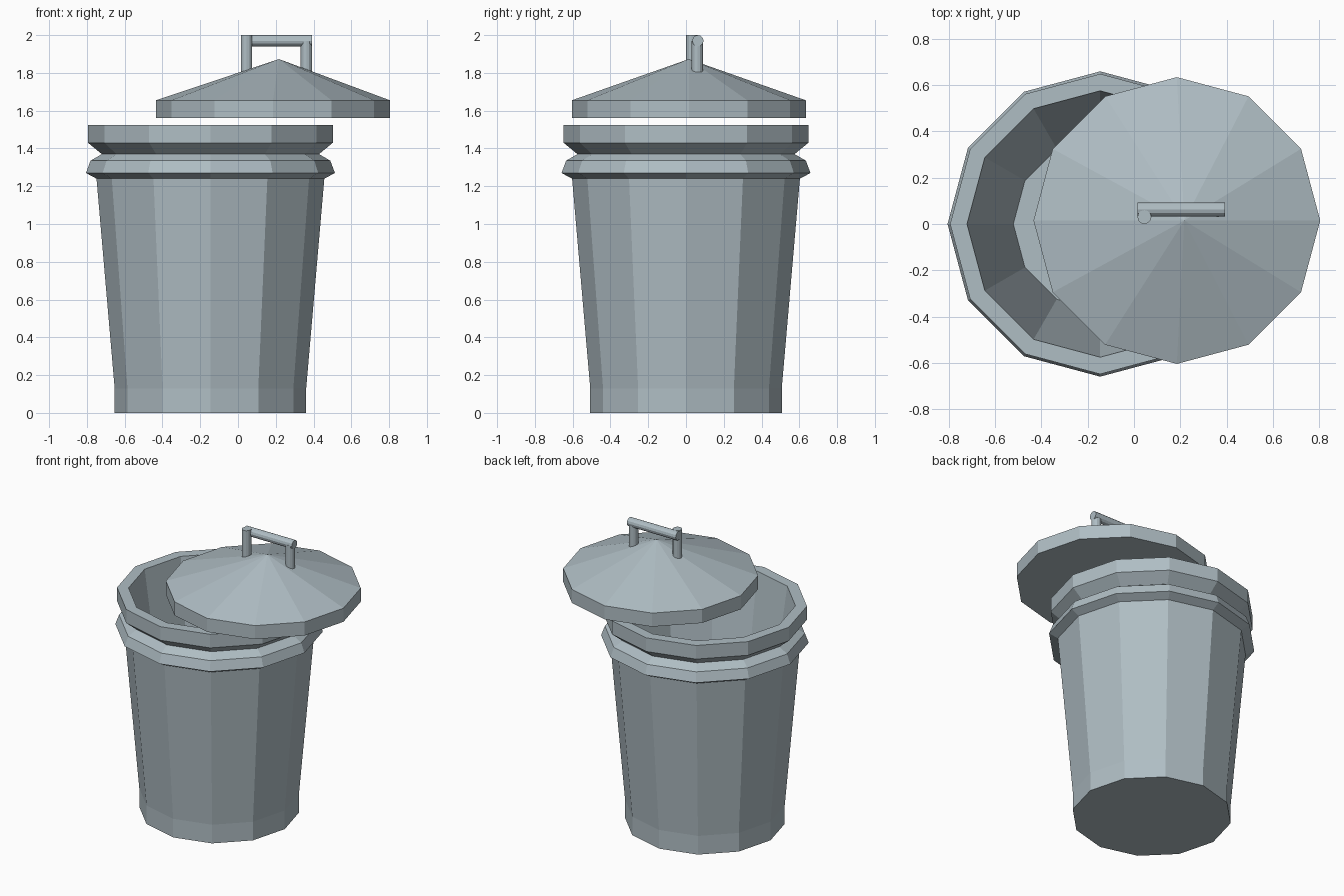
import bpy, bmesh, math
from mathutils import Matrix, Vector

if "Cube" in bpy.data.objects:
    bpy.data.objects.remove(bpy.data.objects["Cube"], do_unlink=True)

# Single galvanised metal colour
steel = bpy.data.materials.new("galvanised_steel")
colour = (0.43, 0.51, 0.55, 1)
steel.diffuse_color = colour
steel.use_nodes = True
steel.node_tree.nodes["Principled BSDF"].inputs["Base Color"].default_value = colour

SIDES = 12


def finish(name, bm):
    bmesh.ops.recalc_face_normals(bm, faces=bm.faces)
    mesh = bpy.data.meshes.new(name)
    bm.to_mesh(mesh)
    bm.free()
    mesh.materials.append(steel)
    obj = bpy.data.objects.new(name, mesh)
    bpy.context.collection.objects.link(obj)
    return obj


def lathe(name, profile, centre, tip=None):
    """Stack faceted rings of (radius, height); close the ends with a cap or a tip."""
    bm = bmesh.new()
    rings = []
    for r, z in profile:
        angles = [math.tau * i / SIDES for i in range(SIDES)]
        rings.append([bm.verts.new((centre[0] + r * math.cos(a),
                                    centre[1] + r * math.sin(a), z)) for a in angles])
    for low, high in zip(rings, rings[1:]):
        for i in range(SIDES):
            j = (i + 1) % SIDES
            bm.faces.new((low[i], low[j], high[j], high[i]))
    bm.faces.new(rings[0])
    if tip:
        apex = bm.verts.new(tip)
        for i in range(SIDES):
            bm.faces.new((rings[-1][i], rings[-1][(i + 1) % SIDES], apex))
    else:
        bm.faces.new(rings[-1])
    return finish(name, bm)


def rod(name, start, end, radius=0.03):
    start, end = Vector(start), Vector(end)
    axis = end - start
    turn = axis.to_track_quat('Z', 'Y').to_matrix().to_4x4()
    bm = bmesh.new()
    bmesh.ops.create_cone(bm, cap_ends=True, segments=SIDES, radius1=radius,
                          radius2=radius, depth=axis.length,
                          matrix=Matrix.Translation((start + end) / 2) @ turn)
    return finish(name, bm)


# Bin: tapered body, raised band, groove, rim, then the hollow inside
lathe("bin_body", [
    (0.507, 0), (0.507, 0.13), (0.603, 1.24),
    (0.659, 1.27), (0.635, 1.335), (0.575, 1.37),
    (0.648, 1.43), (0.648, 1.525),
    (0.575, 1.525), (0.375, 0.13)], (-0.146, 0))

# Lid: short skirt and a slightly off-centre cone
lathe("lid", [(0.619, 1.56), (0.619, 1.655)], (0.185, 0.015), (0.217, 0.015, 1.873))

# Handle: two posts and a crossbar
rod("handle_post_right", (0.045, 0.03, 1.77), (0.045, 0.03, 2.0))
rod("handle_post_left", (0.362, 0.06, 1.77), (0.362, 0.06, 1.97))
rod("handle_bar", (0.015, 0.063, 1.97), (0.392, 0.063, 1.97))
